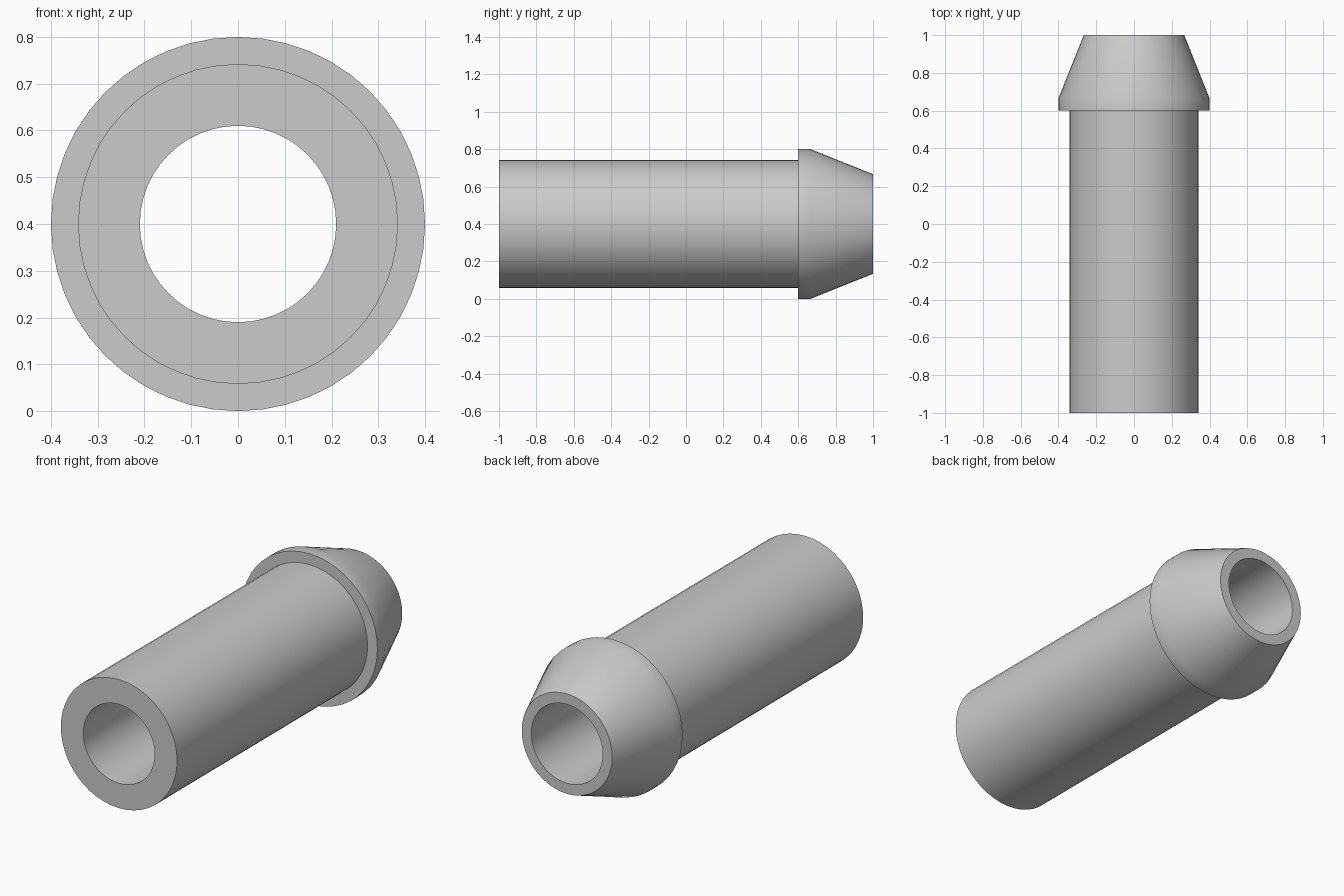
import bpy, bmesh, math

cube = bpy.data.objects.get("Cube")
if cube:
    bpy.data.objects.remove(cube, do_unlink=True)

SIDES = 48
AXIS_Z = 0.4

grey = bpy.data.materials.new("plain grey")
grey.use_nodes = True
colour = (0.6, 0.6, 0.6, 1)
grey.diffuse_color = colour
grey.node_tree.nodes["Principled BSDF"].inputs["Base Color"].default_value = colour

# Closed wall section as (radius, y): bore, tube, collar and tapered nose
section = [(0.21, -1), (0.342, -1), (0.342, 0.6), (0.4, 0.6),
           (0.4, 0.665), (0.266, 1), (0.21, 1)]

# Spin the section around the horizontal axis
bm = bmesh.new()
rings = []
for i in range(SIDES):
    a = math.tau * i / SIDES
    rings.append([bm.verts.new((r * math.cos(a), y, AXIS_Z + r * math.sin(a)))
                  for r, y in section])
for i, ring in enumerate(rings):
    following = rings[(i + 1) % SIDES]
    for j in range(len(section)):
        k = (j + 1) % len(section)
        bm.faces.new((ring[j], ring[k], following[k], following[j]))
bmesh.ops.recalc_face_normals(bm, faces=bm.faces)

mesh = bpy.data.meshes.new("flanged_tube")
bm.to_mesh(mesh)
bm.free()
mesh.materials.append(grey)
tube = bpy.data.objects.new("flanged_tube", mesh)
bpy.context.collection.objects.link(tube)

# Smooth round walls, crisp rims
bpy.ops.object.select_all(action="DESELECT")
tube.select_set(True)
bpy.context.view_layer.objects.active = tube
bpy.ops.object.shade_smooth_by_angle(angle=math.radians(30))
